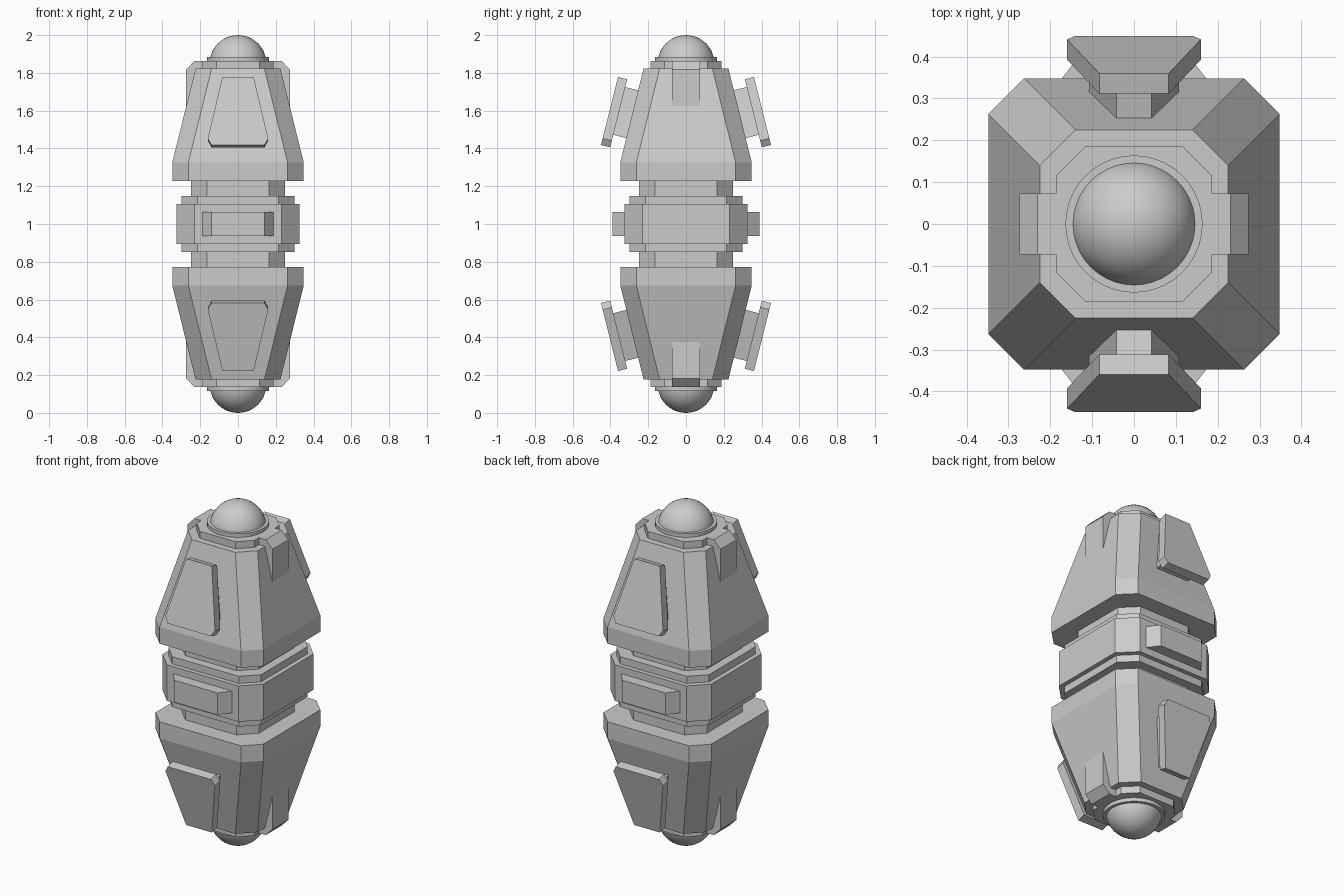
import bpy, bmesh, math
from mathutils import Vector

if "Cube" in bpy.data.objects:
    bpy.data.objects.remove(bpy.data.objects["Cube"])


def make(name, bm, smooth=False):
    bmesh.ops.recalc_face_normals(bm, faces=bm.faces)
    me = bpy.data.meshes.new(name)
    bm.to_mesh(me)
    bm.free()
    for p in me.polygons:
        p.use_smooth = smooth
    ob = bpy.data.objects.new(name, me)
    bpy.context.collection.objects.link(ob)
    return ob


def loft(name, rings):
    """Skin a stack of closed loops and cap both ends."""
    bm = bmesh.new()
    loops = [[bm.verts.new(p) for p in r] for r in rings]
    n = len(loops[0])
    for a, b in zip(loops, loops[1:]):
        for i in range(n):
            j = (i + 1) % n
            bm.faces.new((a[i], a[j], b[j], b[i]))
    bm.faces.new(loops[0])
    bm.faces.new(loops[-1])
    return make(name, bm)


def octagon(z, h, c):
    """Chamfered square of half-width h, chamfer c."""
    k = h - c
    return [(h, -k, z), (h, k, z), (k, h, z), (-k, h, z),
            (-h, k, z), (-h, -k, z), (-k, -h, z), (k, -h, z)]


def stack(name, sections, s=1):
    return loft(name, [octagon(1 + s * z, h, c) for z, h, c in sections])


# Central ring
stack("core", [(-0.26, 0.25, 0.085), (0.26, 0.25, 0.085)])
stack("ring_step", [(-0.147, 0.30, 0.085), (0.147, 0.30, 0.085)])
stack("ring_band", [(-0.105, 0.326, 0.095), (0.105, 0.326, 0.095)])

# Tapered blocks on the front and back of the ring
for side, sy in (("front", -1), ("back", 1)):
    prof = [(-0.19, 0.325), (-0.14, 0.39), (0.14, 0.39), (0.19, 0.325), (0.19, 0.29), (-0.19, 0.29)]
    loft(side + "_ring_block", [[(x, sy * y, 1 + z) for x, y in prof] for z in (-0.064, 0.064)])

SLOPE = Vector((0.0, 0.2425, -0.9701))   # down the shell face
OUT = Vector((0.0, 0.9701, 0.2425))      # away from the shell face
ORIGIN = Vector((0.0, 0.36, 0.778))      # top edge of the outer panel face


def panel(name, outline, depths, sy, sz):
    rings = []
    for d in depths:
        ring = []
        for x, s in outline:
            p = ORIGIN + SLOPE * s + OUT * d
            ring.append((x, sy * p.y, 1 + sz * p.z))
        rings.append(ring)
    loft(name, rings)


for end, sz in (("upper", 1), ("lower", -1)):
    # Tapered shell and end flange
    stack(end + "_shell", [(0.228, 0.348, 0.085), (0.325, 0.348, 0.085), (0.822, 0.225, 0.085)], sz)
    stack(end + "_flange", [(0.80, 0.187, 0.072), (0.863, 0.187, 0.072)], sz)

    # Round collar
    circle = [(0.164 * math.cos(t), 0.164 * math.sin(t))
              for t in (2 * math.pi * i / 40 for i in range(40))]
    loft(end + "_collar", [[(x, y, 1 + sz * z) for x, y in circle] for z in (0.84, 0.884)])

    # Dome
    bm = bmesh.new()
    bmesh.ops.create_uvsphere(bm, u_segments=40, v_segments=24, radius=0.15)
    bmesh.ops.translate(bm, verts=bm.verts, vec=(0, 0, 1 + sz * 0.85))
    make(end + "_dome", bm, smooth=True)

    # Raised plates with spacers, front and back
    for side, sy in (("front", -1), ("back", 1)):
        panel(f"{end}_{side}_plate",
              [(-0.083, 0), (0.083, 0), (0.16, 0.335), (0.14, 0.371), (-0.14, 0.371), (-0.16, 0.335)],
              (-0.05, 0), sy, sz)
        panel(f"{end}_{side}_spacer",
              [(-0.042, 0.042), (0.042, 0.042), (0.107, 0.303), (-0.107, 0.303)],
              (-0.14, -0.045), sy, sz)

    # Side lugs hooked over the shell edge
    for side, sx in (("left", -1), ("right", 1)):
        prof = [(0.17, 0.863), (0.231, 0.863), (0.274, 0.818), (0.274, 0.60), (0.17, 0.60)]
        loft(f"{end}_{side}_lug",
             [[(sx * x, y, 1 + sz * z) for x, z in prof] for y in (-0.073, 0.073)])
